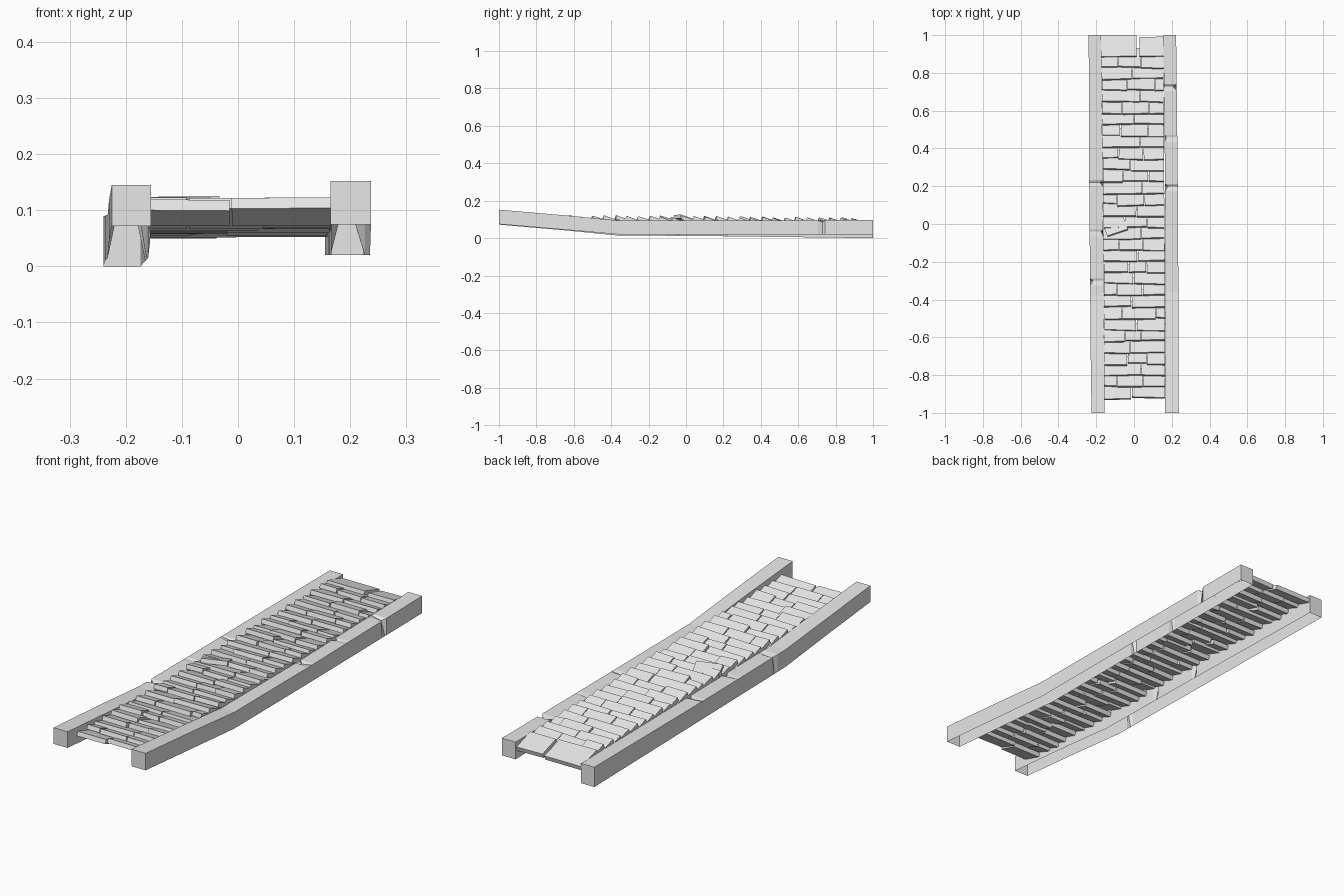
import bpy, bmesh, random
from mathutils import Vector, Matrix

random.seed(4)
if "Cube" in bpy.data.objects:
    bpy.data.objects.remove(bpy.data.objects["Cube"])

grey = bpy.data.materials.new("pale grey")
grey.use_nodes = True
colour = (0.8, 0.8, 0.8, 1)
grey.diffuse_color = colour
grey.node_tree.nodes["Principled BSDF"].inputs["Base Color"].default_value = colour


def finish(name, bm):
    mesh = bpy.data.meshes.new(name)
    bm.to_mesh(mesh)
    bm.free()
    mesh.materials.append(grey)
    obj = bpy.data.objects.new(name, mesh)
    bpy.context.collection.objects.link(obj)
    return obj


def at(stations, y):
    """Interpolate the values of (y, values...) stations."""
    for a, b in zip(stations, stations[1:]):
        if y <= b[0]:
            t = (y - a[0]) / (b[0] - a[0])
            return [p + (q - p) * t for p, q in zip(a[1:], b[1:])]
    return stations[-1][1:]


# Bent beams: channels open underneath, with chipped upper edges
def beam(name, stations, chips):
    bm = bmesh.new()
    cuts = {s[0]: None for s in stations}
    for y, edge, depth in chips:
        cuts.update({y - 0.025: None, y: (edge, depth), y + 0.012: None})
    rings = []
    for y in sorted(cuts):
        outer, inner, top, bottom = at(stations, y)
        ring = [Vector((outer, y, bottom)), Vector((outer, y, top)),
                Vector((inner, y, top)), Vector((inner, y, bottom))]
        if cuts[y]:
            edge, depth = cuts[y]
            corner = 1 if edge == "outer" else 2
            toward = ring[3 - corner] - ring[corner]
            ring[corner] += toward.normalized() * depth - Vector((0, 0, depth * 0.6))
        rings.append([bm.verts.new(v) for v in ring])
    for a, b in zip(rings, rings[1:]):
        for i in range(3):
            bm.faces.new((a[i], a[i + 1], b[i + 1], b[i]))
    bm.faces.new(rings[0])
    bm.faces.new(rings[-1])
    bmesh.ops.recalc_face_normals(bm, faces=bm.faces)
    # An open shell needs its top to point up
    if sum(f.normal.z * f.calc_area() for f in bm.faces) < 0:
        bmesh.ops.reverse_faces(bm, faces=bm.faces)
    finish(name, bm)


beam("right_beam",
     [(-1, -0.225, -0.155, 0.145, 0.072), (-0.65, -0.23, -0.157, 0.117, 0.042),
      (-0.38, -0.232, -0.16, 0.093, 0.015), (0.2, -0.237, -0.165, 0.09, 0.01),
      (1, -0.24, -0.174, 0.09, 0)],
     [(-0.3, "outer", 0.015), (-0.04, "inner", 0.012), (0.22, "inner", 0.015)])
beam("left_beam",
     [(-1, 0.237, 0.165, 0.152, 0.075), (-0.65, 0.236, 0.167, 0.122, 0.045),
      (-0.36, 0.235, 0.167, 0.094, 0.02), (0.2, 0.232, 0.165, 0.093, 0.02),
      (1, 0.223, 0.155, 0.098, 0.02)],
     [(0.2, "inner", 0.016), (0.46, "inner", 0.01), (0.73, "outer", 0.02)])

# Shingles: tilted slabs whose raised front edge overlaps the row before
SLOPE, THICK = 0.35, 0.02
edges = [(-1, -0.157, 0.167, 0.119), (-0.4, -0.16, 0.166, 0.117), (1, -0.175, 0.157, 0.106)]


def shingle(bm, x0, x1, y, top, length, slope=SLOPE, turn=0.0):
    made = bmesh.ops.create_cube(bm, size=1)["verts"]
    along = Vector((0, 1, -slope)).normalized()
    normal = Vector((0, slope, 1)).normalized()
    front_skew = random.uniform(-0.004, 0.004)
    spin = Matrix.Rotation(turn, 3, "Z")
    for v in made:
        x, back, up = v.co.x, v.co.y + 0.5, v.co.z - 0.5
        p = along * (back * length + x * front_skew * (1 - back)) + normal * up * THICK
        p = spin @ (p + Vector((x * (x1 - x0), 0, 0)))
        v.co = p + Vector(((x0 + x1) / 2, y, top))


bm = bmesh.new()
ROWS = 30
for row in range(ROWS):
    y = -0.92 + row * 1.75 / (ROWS - 1)
    left, right, top = at(edges, y)
    inner = [[0.0], [-0.07, 0.06], [0.02], [-0.05, 0.09]][row % 4]
    joints = [left] + [j + random.uniform(-0.025, 0.025) for j in inner] + [right]
    for x0, x1 in zip(joints, joints[1:]):
        shingle(bm, x0 + 0.002, x1 - 0.002, y + random.uniform(-0.006, 0.006),
                top + random.uniform(-0.004, 0.006), 0.1 + random.uniform(-0.006, 0.006),
                SLOPE + random.uniform(-0.05, 0.04), random.uniform(-0.02, 0.02))
finish("shingle_rows", bm)

# Wide slabs closing the back end
bm = bmesh.new()
left, right, top = at(edges, 0.89)
shingle(bm, left, 0.012, 0.888, top, 0.115, 0.3)
shingle(bm, 0.03, right, 0.89, top - 0.003, 0.105, 0.3, 0.03)
finish("back_slabs", bm)

# One slipped shingle near the middle
bm = bmesh.new()
shingle(bm, -0.145, -0.03, -0.045, 0.125, 0.07, 0.3, 0.35)
finish("slipped_shingle", bm)
